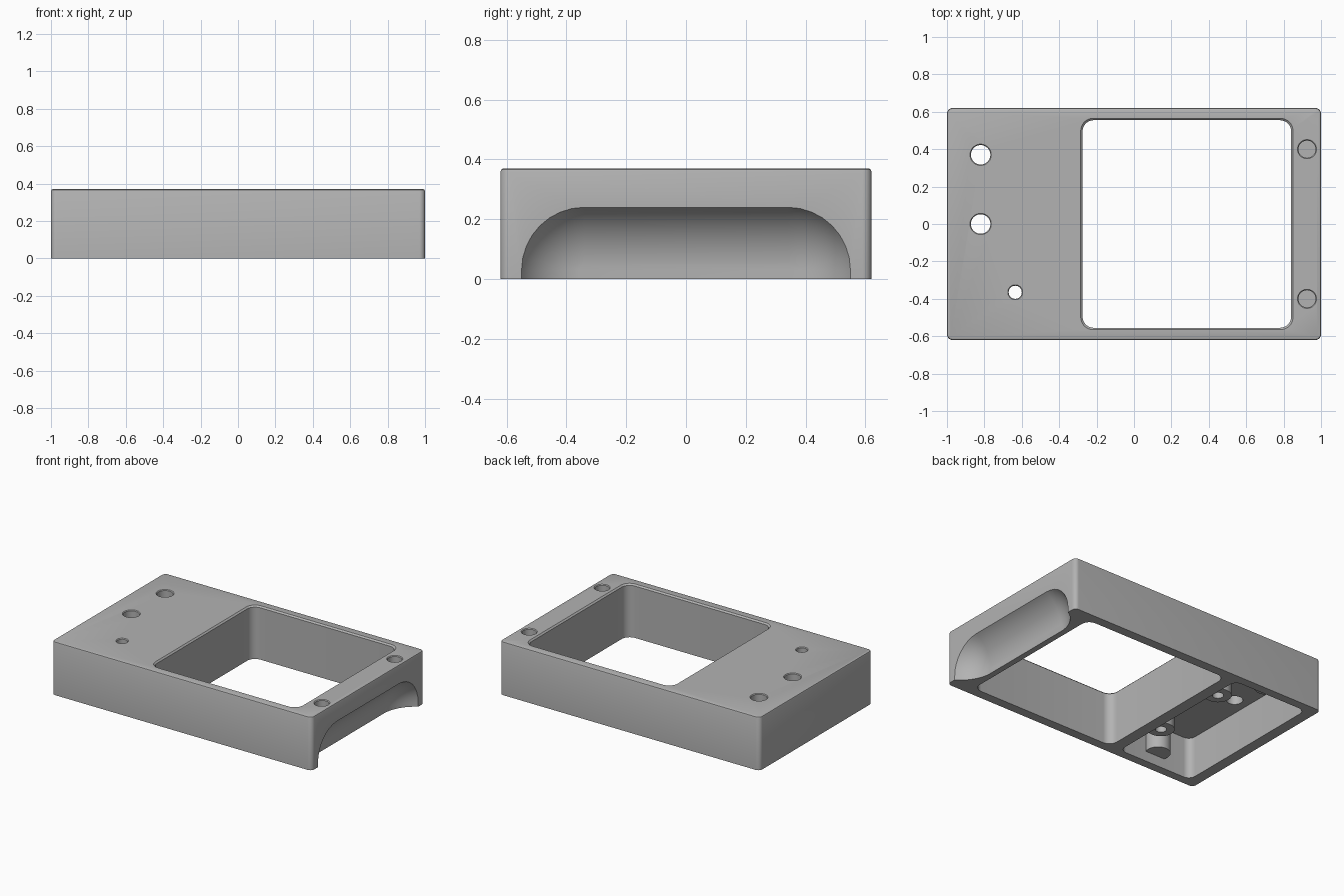
import bpy, bmesh
from math import sin, cos, pi, radians
from mathutils import Vector

cube = bpy.data.objects.get("Cube")
if cube:
    bpy.data.objects.remove(cube, do_unlink=True)

TOP, EDGE, CEILING = 0.37, 0.01, 0.285

grey = bpy.data.materials.new("mid_grey")
grey.use_nodes = True
grey.diffuse_color = (0.45, 0.45, 0.45, 1)
grey.node_tree.nodes["Principled BSDF"].inputs["Base Color"].default_value = grey.diffuse_color


def rounded(cx, cy, hx, hy, r, steps=8):
    """Outline of a rounded rectangle, counter-clockwise."""
    pts = []
    for i, (sx, sy) in enumerate([(1, 1), (-1, 1), (-1, -1), (1, -1)]):
        for k in range(steps + 1):
            a = (i + k / steps) * pi / 2
            pts.append((cx + sx * (hx - r) + r * cos(a), cy + sy * (hy - r) + r * sin(a)))
    return pts


def circle(cx, cy, r, n=40):
    return [(cx + r * cos(2 * pi * k / n), cy + r * sin(2 * pi * k / n)) for k in range(n)]


def loft(name, loops):
    """Skin a stack of matching closed loops and cap both ends."""
    bm = bmesh.new()
    rings = [[bm.verts.new(p) for p in loop] for loop in loops]
    n = len(rings[0])
    for a, b in zip(rings, rings[1:]):
        for i in range(n):
            j = (i + 1) % n
            bm.faces.new((a[i], a[j], b[j], b[i]))
    bm.faces.new(rings[0][::-1])
    bm.faces.new(rings[-1])
    bmesh.ops.recalc_face_normals(bm, faces=bm.faces)
    me = bpy.data.meshes.new(name)
    bm.to_mesh(me)
    bm.free()
    me.materials.append(grey)
    ob = bpy.data.objects.new(name, me)
    bpy.context.collection.objects.link(ob)
    return ob


def at_z(pts, z):
    return [(x, y, z) for x, y in pts]


def prism(name, pts, z0, z1):
    return loft(name, [at_z(pts, z0), at_z(pts, z1)])


def drill(x, y, r, z0):
    """Round hole cutter with a softened rim at the top face."""
    return loft("hole_cutter", [at_z(circle(x, y, r), z0), at_z(circle(x, y, r), TOP - EDGE / 2),
                                at_z(circle(x, y, r + EDGE), TOP + EDGE / 2)])


def carve(ob, cutters):
    """Subtract the cutters, bake the result and smooth it."""
    for c in cutters:
        c.hide_render = True
        m = ob.modifiers.new("cut", 'BOOLEAN')
        m.operation, m.solver, m.object = 'DIFFERENCE', 'EXACT', c
    bpy.context.view_layer.update()
    dg = bpy.context.evaluated_depsgraph_get()
    me = bpy.data.meshes.new_from_object(ob.evaluated_get(dg))
    ob.modifiers.clear()
    ob.data = me
    for c in cutters:
        bpy.data.objects.remove(c, do_unlink=True)
    bpy.ops.object.select_all(action='DESELECT')
    ob.select_set(True)
    bpy.context.view_layer.objects.active = ob
    bpy.ops.object.shade_smooth_by_angle(angle=radians(30))


# Body block with rounded upright corners and a softened top edge
body = loft("body", [
    at_z(rounded(0, 0, 1, 0.62, 0.03), 0),
    at_z(rounded(0, 0, 1, 0.62, 0.03), TOP - EDGE),
    at_z(rounded(0, 0, 1 - EDGE * 0.3, 0.62 - EDGE * 0.3, 0.027), TOP - EDGE * 0.3),
    at_z(rounded(0, 0, 1 - EDGE, 0.62 - EDGE, 0.02), TOP)])

# Large window through the block
wx, wh = 0.2825, 0.5625
window = loft("window_cutter", [
    at_z(rounded(wx, 0, wh - EDGE / 2, 0.555, 0.06), -0.1),
    at_z(rounded(wx, 0, wh - EDGE / 2, 0.555, 0.06), TOP - EDGE),
    at_z(rounded(wx, 0, wh + EDGE, 0.555 + EDGE * 1.5, 0.07), TOP + EDGE / 2)])

# Pocket hollowed from below
pocket = prism("pocket_cutter", rounded(-0.64, 0, 0.285, 0.56, 0.05), -0.1, CEILING)

# Finger scoop in the end face: a ball-ended sweep around a flat spine
reach, depth = 0.21, 0.12
radius = (reach ** 2 / depth + depth) / 2
centre = 1 + radius - depth
loops = []
for k in range(1, 25):
    a = pi / 2 * k / 24
    s = radius * sin(a)
    outline = rounded(0, -0.27, 0.34 + s, 0.30 + s, s)
    loops.append([(centre - radius * cos(a), y, z) for y, z in outline])
scoop = loft("scoop_cutter", loops)

# Through holes on one side, blind round seats on the other
holes = [drill(-0.82, 0.37, 0.052, -0.1), drill(-0.82, 0, 0.052, -0.1),
         drill(-0.635, -0.365, 0.035, -0.1)]
seats = [drill(0.925, s * 0.4, 0.046, TOP - 0.08) for s in (-1, 1)]
carve(body, [window, pocket, scoop] + holes + seats)

# Screw posts beside the divider and plain posts on the pocket side walls
for side, label in ((-1, "front"), (1, "back")):
    post = prism(label + "_screw_post", circle(-0.452, side * 0.277, 0.085), 0.06, CEILING + 0.02)
    carve(post, [prism("pilot_cutter", circle(-0.452, side * 0.277, 0.035), 0, 0.18)])
    wall_post = prism(label + "_wall_post", circle(-0.64, side * 0.53, 0.08), 0.07, CEILING + 0.02)
    trim = prism("trim_cutter", rounded(-0.64, side * 0.74, 0.2, 0.15, 0.01), -0.1, TOP)
    carve(wall_post, [trim])
